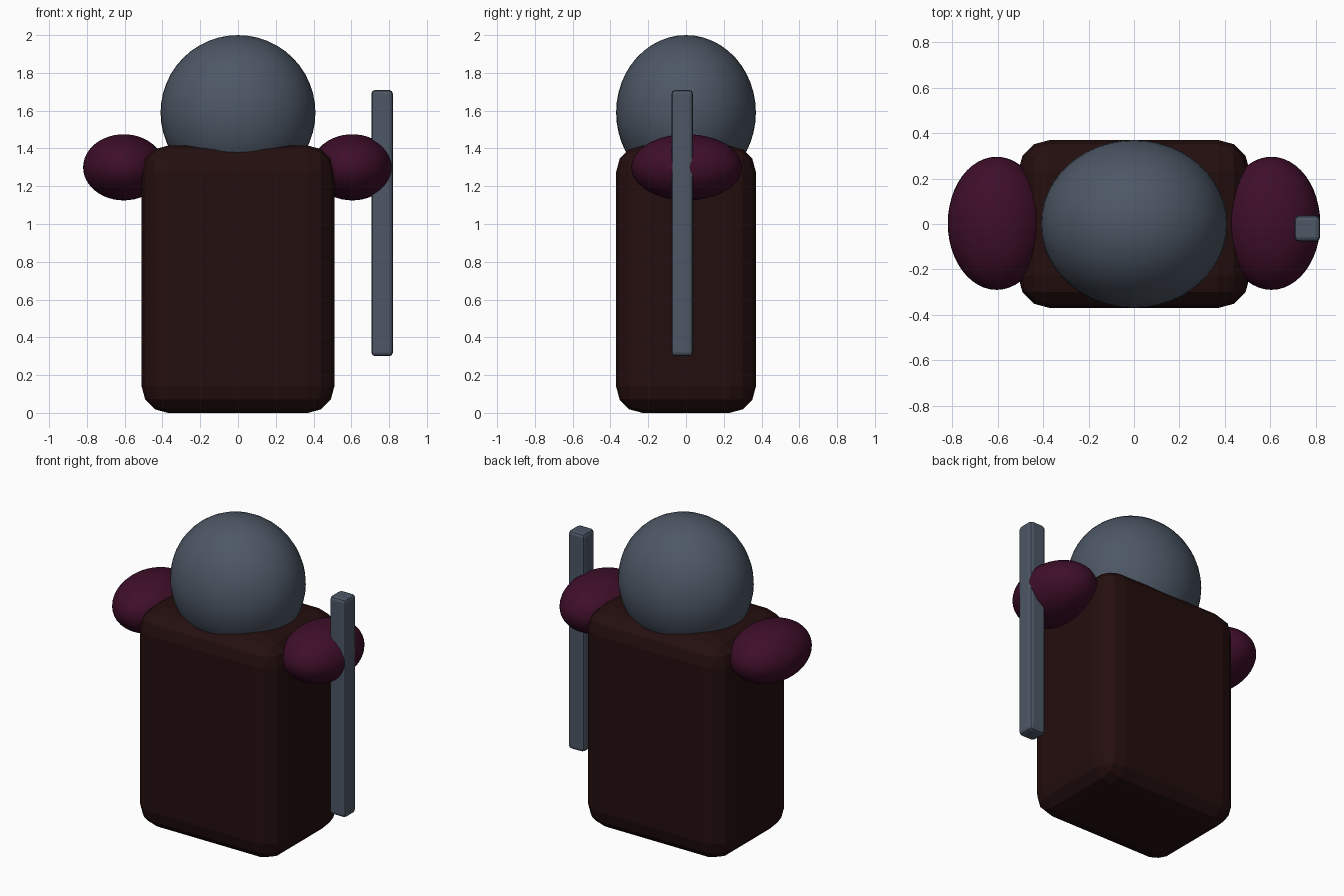
import bpy

if "Cube" in bpy.data.objects:
    bpy.data.objects.remove(bpy.data.objects["Cube"])


def material(name, hex_rgb):
    def lin(c):
        c /= 255
        return c / 12.92 if c <= 0.04045 else ((c + 0.055) / 1.055) ** 2.4
    m = bpy.data.materials.new(name)
    m.diffuse_color = [lin((hex_rgb >> s) & 255) for s in (16, 8, 0)] + [1]
    m.use_nodes = True
    m.node_tree.nodes["Principled BSDF"].inputs["Base Color"].default_value = m.diffuse_color
    return m


slate = material("slate grey", 0x4D5765)
maroon = material("dark brown", 0x240E0E)
plum = material("dark plum", 0x3E0E29)


def ellipsoid(name, centre, radii, mat):
    bpy.ops.mesh.primitive_uv_sphere_add(segments=48, ring_count=24, location=centre)
    ob = bpy.context.object
    ob.name = name
    ob.scale = radii
    bpy.ops.object.transform_apply(location=False, rotation=False, scale=True)
    bpy.ops.object.shade_smooth()
    ob.data.materials.append(mat)
    return ob


def rounded_box(name, lo, hi, bevel, segments, mat):
    centre = [(a + b) / 2 for a, b in zip(lo, hi)]
    bpy.ops.mesh.primitive_cube_add(size=1, location=centre)
    ob = bpy.context.object
    ob.name = name
    ob.scale = [b - a for a, b in zip(lo, hi)]
    bpy.ops.object.transform_apply(location=False, rotation=False, scale=True)
    mod = ob.modifiers.new("rounding", 'BEVEL')
    mod.width = bevel
    mod.segments = segments
    mod.limit_method = 'NONE'
    ob.data.materials.append(mat)
    return ob


# Body block and head
rounded_box("body", (-0.51, -0.37, 0), (0.51, 0.37, 1.415), 0.14, 3, maroon)
ellipsoid("head", (0, 0, 1.59), (0.41, 0.37, 0.41), slate)

# Shoulders on both sides
for side, label in ((-1, "left"), (1, "right")):
    ellipsoid(label + "_shoulder", (side * 0.605, 0.003, 1.30), (0.215, 0.293, 0.175), plum)

# Upright staff at the right shoulder
rounded_box("staff", (0.706, -0.077, 0.30), (0.82, 0.037, 1.71), 0.02, 2, slate)
